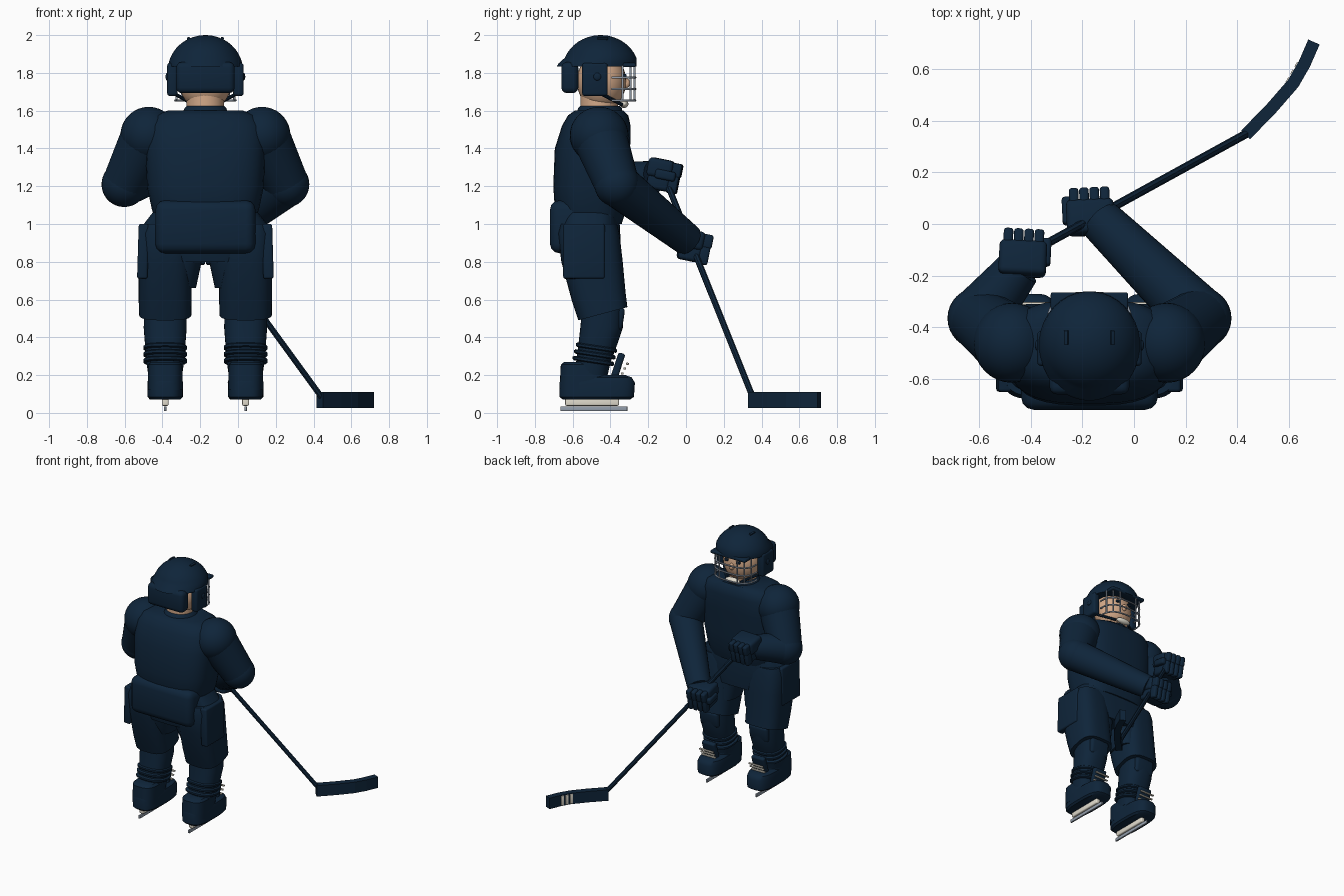
import bpy, bmesh, math
from mathutils import Vector, Matrix, Euler

if "Cube" in bpy.data.objects:
    bpy.data.objects.remove(bpy.data.objects["Cube"])

CX = -0.1725  # body centre line


def material(name, rgb):
    m = bpy.data.materials.new(name)
    m.diffuse_color = (*rgb, 1)
    m.use_nodes = True
    m.node_tree.nodes["Principled BSDF"].inputs["Base Color"].default_value = m.diffuse_color
    return m


NAVY = material("navy", (0.0045, 0.018, 0.042))
SKIN = material("skin", (0.66, 0.40, 0.25))
CREAM = material("cream", (0.76, 0.72, 0.62))
STEEL = material("steel", (0.30, 0.35, 0.42))


def finish(bm, name, mat, bevel=0.0, smooth=True):
    bmesh.ops.recalc_face_normals(bm, faces=bm.faces)
    if bevel:
        bmesh.ops.bevel(bm, geom=bm.edges[:], offset=bevel, segments=3,
                        profile=0.5, affect='EDGES')
    me = bpy.data.meshes.new(name)
    bm.to_mesh(me)
    bm.free()
    ob = bpy.data.objects.new(name, me)
    bpy.context.collection.objects.link(ob)
    me.materials.append(mat)
    if smooth:
        bpy.ops.object.select_all(action='DESELECT')
        ob.select_set(True)
        bpy.context.view_layer.objects.active = ob
        bpy.ops.object.shade_smooth_by_angle(angle=math.radians(40))
    return ob


def box(name, loc, size, mat=NAVY, rot=(0, 0, 0), bevel=0.01, matrix=None):
    bm = bmesh.new()
    m = Matrix.LocRotScale(Vector(loc), Euler(rot), Vector(size))
    bmesh.ops.create_cube(bm, size=1, matrix=(matrix or Matrix()) @ m)
    return finish(bm, name, mat, bevel)


def ball(name, loc, radii, mat=NAVY):
    bm = bmesh.new()
    bmesh.ops.create_uvsphere(bm, u_segments=32, v_segments=18, radius=1,
                              matrix=Matrix.LocRotScale(Vector(loc), None, Vector(radii)))
    return finish(bm, name, mat)


def rod(name, a, b, r1, r2, mat=NAVY, sides=28):
    a, b = Vector(a), Vector(b)
    d = b - a
    bm = bmesh.new()
    m = Matrix.Translation((a + b) / 2) @ d.to_track_quat('Z', 'Y').to_matrix().to_4x4()
    bmesh.ops.create_cone(bm, cap_ends=True, segments=sides, radius1=r1, radius2=r2,
                          depth=d.length, matrix=m)
    return finish(bm, name, mat)


def loft(name, x, rings, mat=NAVY, power=2.0, seg=36):
    """Rings are (y, z, half width, half depth, tilt) joined bottom to top."""
    bm = bmesh.new()
    loops = []
    for y, z, rx, ry, *tilt in rings:
        loop = []
        for i in range(seg):
            t = 2 * math.pi * (i + 0.5) / seg
            c, s = math.cos(t), math.sin(t)
            px = math.copysign(abs(c) ** (2 / power), c) * rx
            py = math.copysign(abs(s) ** (2 / power), s) * ry
            loop.append(bm.verts.new((x + px, y + py, z + (tilt[0] * py if tilt else 0))))
        loops.append(loop)
    for lo, hi in zip(loops, loops[1:]):
        for i in range(seg):
            j = (i + 1) % seg
            bm.faces.new((lo[i], lo[j], hi[j], hi[i]))
    bm.faces.new(loops[0])
    bm.faces.new(loops[-1])
    return finish(bm, name, mat)


def wire(name, pts, r=0.006, mat=STEEL):
    cu = bpy.data.curves.new(name, 'CURVE')
    cu.dimensions = '3D'
    cu.bevel_depth = r
    cu.bevel_resolution = 1
    sp = cu.splines.new('POLY')
    sp.points.add(len(pts) - 1)
    for p, co in zip(sp.points, pts):
        p.co = (*co, 1)
    cu.materials.append(mat)
    ob = bpy.data.objects.new(name, cu)
    bpy.context.collection.objects.link(ob)


# Torso, collar and padded hem
loft("torso", CX, [(-.50, 1.0, .26, .16), (-.505, 1.08, .285, .19), (-.505, 1.2, .31, .198),
                   (-.495, 1.4, .318, .2), (-.475, 1.52, .31, .182), (-.465, 1.575, .27, .16),
                   (-.46, 1.6, .2, .13)], power=2.9)
loft("collar", CX, [(-.46, 1.57, .13, .13), (-.455, 1.615, .11, .115), (-.455, 1.625, .1, .105)])
box("hem_pad", (CX, -.55, .985), (.53, .34, .28), bevel=.05)
loft("pants_hips", CX, [(-.5, .80, .24, .15), (-.51, .9, .31, .165), (-.515, .99, .335, .165),
                        (-.515, 1.06, .28, .16)], power=3)

# Head
loft("neck", CX, [(-.46, 1.55, .1, .1), (-.46, 1.72, .1, .1)], SKIN)
ball("head", (CX, -.447, 1.755), (.14, .13, .155), SKIN)
ball("nose", (CX, -.318, 1.745), (.018, .022, .026), SKIN)
# Helmet
dome = [(-.472, 1.835, .195, .212), (-.468, 1.85, .196, .208)]
for k in range(1, 10):
    a = math.radians(12 + 8.4 * k)
    dome.append((-.452, 1.815 + .185 * math.sin(a), .199 * math.cos(a), .203 * math.cos(a)))
loft("helmet_shell", CX, dome)
box("helmet_back_pad", (CX, -.615, 1.775), (.31, .09, .165), bevel=.03)
box("helmet_brim", (CX, -.3, 1.842), (.30, .07, .024), bevel=.008)
# Face cage
def cage_point(t, z):
    c, s = math.cos(t), math.sin(t)
    return (CX + math.copysign(abs(c) ** .7, c) * .16, -.395 + .127 * abs(s) ** .7, z)


for z in (1.775, 1.715, 1.655):
    wire("cage_bar", [cage_point(math.pi * i / 20, z) for i in range(21)])
for t in (.35, .8, 1.22, math.pi - 1.22, math.pi - .8, math.pi - .35):
    wire("cage_upright", [cage_point(t, 1.84), cage_point(t, 1.65)])
ball("chin_cup", (CX, -.328, 1.635), (.06, .023, .021), CREAM)

# Parts found on both sides
for s in (-1, 1):
    def X(off):
        return CX + s * off
    box("eye", (X(.05), -.325, 1.785), (.03, .02, .018), bevel=.005)
    box("ear_guard", (X(.175), -.482, 1.765), (.055, .135, .175), bevel=.015)
    ball("ear_stud", (X(.203), -.47, 1.78), (.008, .02, .02))
    rod("chin_strap", (X(.165), -.45, 1.69), (X(.06), -.34, 1.632), .01, .01, sides=8)
    for v in (-.018, .018):
        box("helmet_vent", (X(.072 + v), -.44, 1.983), (.016, .055, .012),
            rot=(0, s * .38, 0), bevel=.003)

    # Arm: shoulder cap, upper sleeve and elbow
    shoulder, elbow = (X(.30), -.46, 1.47), (X(.43), -.365, 1.21)
    ball("shoulder_cap", shoulder, (.15, .155, .15))
    rod("upper_sleeve", shoulder, elbow, .145, .118)
    ball("elbow", elbow, (.12, .12, .12))

    # Leg: pants, side pad, sock and sock bands
    lx = X(.213)
    loft("pants_leg", lx, [(-.44, .525, .139, .13, .27), (-.463, .62, .141, .143, .15),
                           (-.4975, .8, .141, .163), (-.515, .95, .14, .163),
                           (-.515, 1.0, .125, .15)], power=3)
    loft("inner_thigh", X(.13), [(-.465, .66, .08, .11), (-.5, .8, .11, .14),
                                 (-.51, .95, .13, .15)], power=2.5)
    box("thigh_pad", (X(.33), -.54, .855), (.055, .22, .29), rot=(0, s * -.03, 0), bevel=.012)
    loft("sock", lx, [(-.44, .56, .112, .11), (-.447, .45, .114, .113), (-.465, .37, .108, .104),
                      (-.49, .27, .1, .092), (-.5, .2, .09, .085)], power=2.5)
    box("knee_guard", (lx, -.36, .50), (.16, .06, .12), rot=(-.15, 0, 0), bevel=.02)
    for z, y in ((.345, -.474), (.31, -.482), (.275, -.49)):
        loft("sock_band", lx, [(y, z - .012, .108, .102, -.15), (y, z - .006, .116, .11, -.15),
                               (y, z + .006, .116, .11, -.15), (y, z + .012, .108, .102, -.15)],
             power=2.5)

    # Skate: boot, cuff, tongue, laces, holder and runner
    loft("boot", lx, [(-.475, .072, .082, .18), (-.472, .085, .094, .197), (-.47, .16, .095, .2),
                      (-.475, .188, .088, .188), (-.485, .2, .07, .165)], power=3.2)
    loft("boot_cuff", lx, [(-.54, .12, .092, .13), (-.54, .22, .092, .125),
                           (-.545, .255, .09, .118), (-.545, .27, .075, .1)], power=3)
    box("boot_tongue", (lx, -.365, .235), (.11, .038, .17), rot=(-.32, 0, 0), bevel=.012)
    for k in range(3):
        box("lace", (lx, -.338 + .014 * k, .208 + .026 * k), (.12, .014, .011), CREAM, bevel=.003)
    box("blade_holder", (lx, -.497, .06), (.036, .285, .045), CREAM, bevel=.008)
    box("runner", (lx, -.488, .022), (.014, .355, .026), STEEL, bevel=.004)


def glove(name, loc, rot):
    m = Matrix.LocRotScale(Vector(loc), Euler(rot), None)
    box(name + "_back", (0, -.025, .03), (.185, .135, .10), bevel=.022, matrix=m)
    box(name + "_palm", (0, -.02, -.04), (.16, .12, .09), bevel=.02, matrix=m)
    for k in range(4):
        box(name + "_finger", (-.06 + .04 * k, .035, .035), (.037, .105, .075), bevel=.012, matrix=m)
        box(name + "_fingertip", (-.06 + .04 * k, .055, -.04), (.036, .055, .10), bevel=.012, matrix=m)
    side = 1 if loc[0] < -.3 else -1
    box(name + "_thumb", (side * .088, .01, .0), (.04, .11, .05), bevel=.014, matrix=m)


# Forearms and gloves, each reaching for the stick
rod("left_forearm", (-.6025, -.365, 1.21), (-.445, -.17, 1.25), .118, .085)
glove("left_glove", (-.43, -.115, 1.26), (-.2, 0, -.05))
rod("right_forearm", (.2575, -.365, 1.21), (-.125, .01, .915), .118, .085)
glove("right_glove", (-.17, .045, .885), (-.2, 0, .05))

# Stick shaft
rod("stick_shaft", (-.455, -.14, 1.315), (.445, .355, .08), .0165, .0165, sides=8)

# Stick blade: bent bar extruded upward, with a row of pale stripes on its face
path = [Vector(p) for p in ((.432, .345), (.53, .445), (.617, .545), (.66, .62), (.697, .705))]
bm = bmesh.new()
loops = []
for i, p in enumerate(path):
    d = (path[min(i + 1, 4)] - path[max(i - 1, 0)]).normalized()
    n = Vector((-d.y, d.x)) * .024
    loops.append([bm.verts.new((*(p + n * a), z))
                  for a, z in ((-1, .025), (1, .025), (1, .11), (-1, .11))])
for lo, hi in zip(loops, loops[1:]):
    for i in range(4):
        bm.faces.new((lo[i], lo[(i + 1) % 4], hi[(i + 1) % 4], hi[i]))
bm.faces.new(loops[0])
bm.faces.new(loops[-1])
finish(bm, "stick_blade", NAVY, smooth=False)
d = (path[3] - path[2]).normalized()
n = Vector((-d.y, d.x))
for k in range(3):
    p = path[2] + d * (.0 + .035 * k) + n * .024
    box("blade_stripe", (p.x, p.y, .0675), (.02, .009, .075), CREAM,
        rot=(0, 0, math.atan2(d.y, d.x)), bevel=.001)
